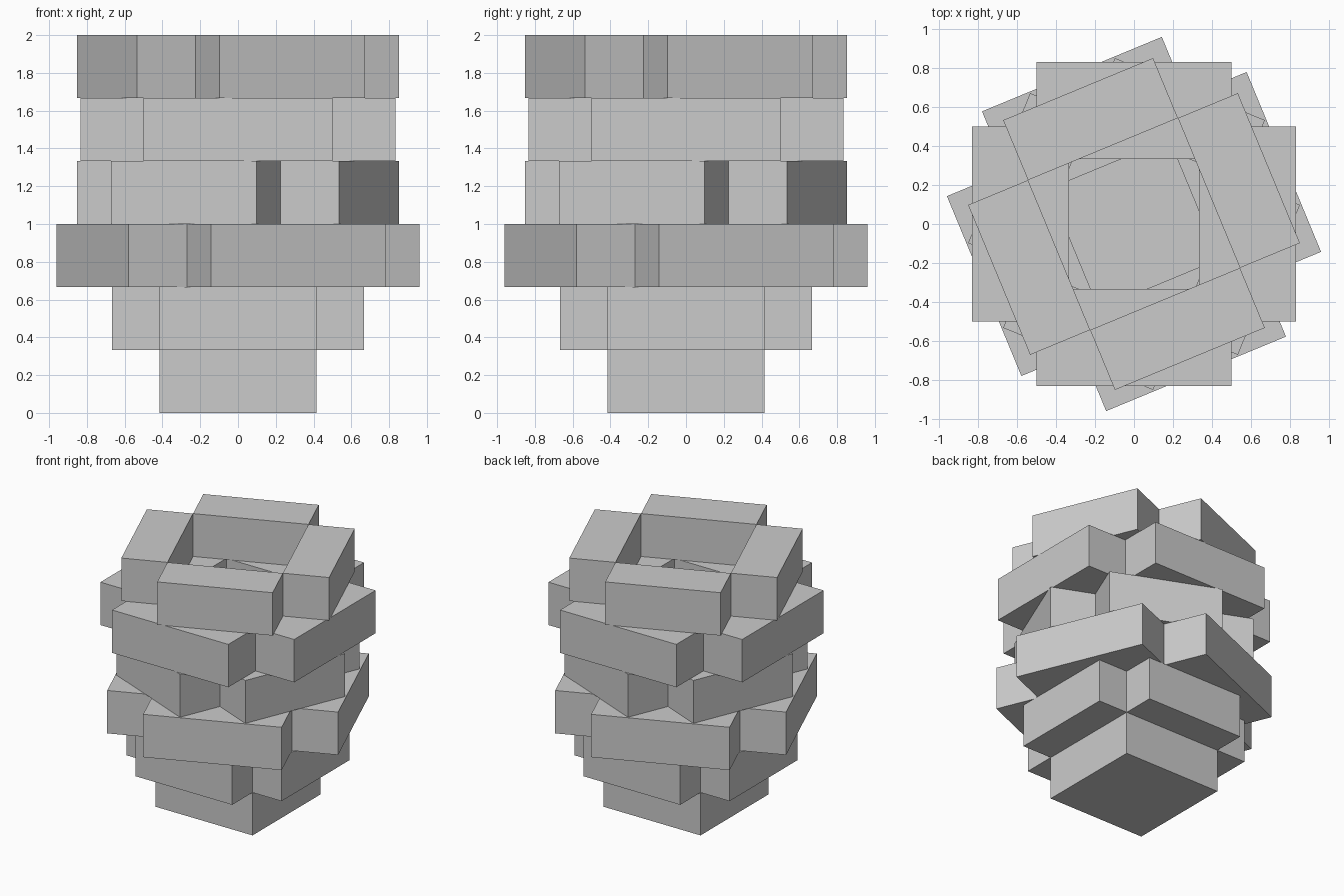
import bpy, bmesh, math
from mathutils import Matrix

if "Cube" in bpy.data.objects:
    bpy.data.objects.remove(bpy.data.objects["Cube"])

H = 1 / 3  # height of every tier

grey = bpy.data.materials.new("light_grey")
grey.diffuse_color = (0.6, 0.6, 0.6, 1)
grey.use_nodes = True
grey.node_tree.nodes["Principled BSDF"].inputs["Base Color"].default_value = grey.diffuse_color


def add_box(bm, lo, hi, turn=0):
    """Box between two corners, turned about the vertical axis."""
    size = [b - a for a, b in zip(lo, hi)]
    mid = [(a + b) / 2 for a, b in zip(lo, hi)]
    m = (Matrix.Rotation(math.radians(turn), 4, 'Z')
         @ Matrix.Translation(mid) @ Matrix.Diagonal((*size, 1)))
    bmesh.ops.create_cube(bm, size=1, matrix=m)


def finish(bm, name):
    mesh = bpy.data.meshes.new(name)
    bm.to_mesh(mesh)
    bm.free()
    mesh.materials.append(grey)
    bpy.context.collection.objects.link(bpy.data.objects.new(name, mesh))


# Solid square foot
bm = bmesh.new()
r = 5 / 12
add_box(bm, (-r, -r, 0), (r, r, H))
finish(bm, "base_block")

# Rings of four blocks: name, half length, inner and outer distance, turn
tiers = [
    ("lower_ring", 5 / 12, 1 / 3, 2 / 3, 0),
    ("wide_twisted_ring", 1 / 2, 1 / 3, 5 / 6, 22.5),
    ("middle_twisted_ring", 5 / 12, 5 / 12, 3 / 4, -22.5),
    ("upper_ring", 1 / 2, 1 / 3, 5 / 6, 0),
    ("rim_ring", 5 / 12, 5 / 12, 3 / 4, 22.5),
]
for i, (name, half, inner, outer, turn) in enumerate(tiers, 1):
    bm = bmesh.new()
    for k in range(4):
        add_box(bm, (inner, -half, i * H), (outer, half, (i + 1) * H), turn + 90 * k)
    finish(bm, name)
